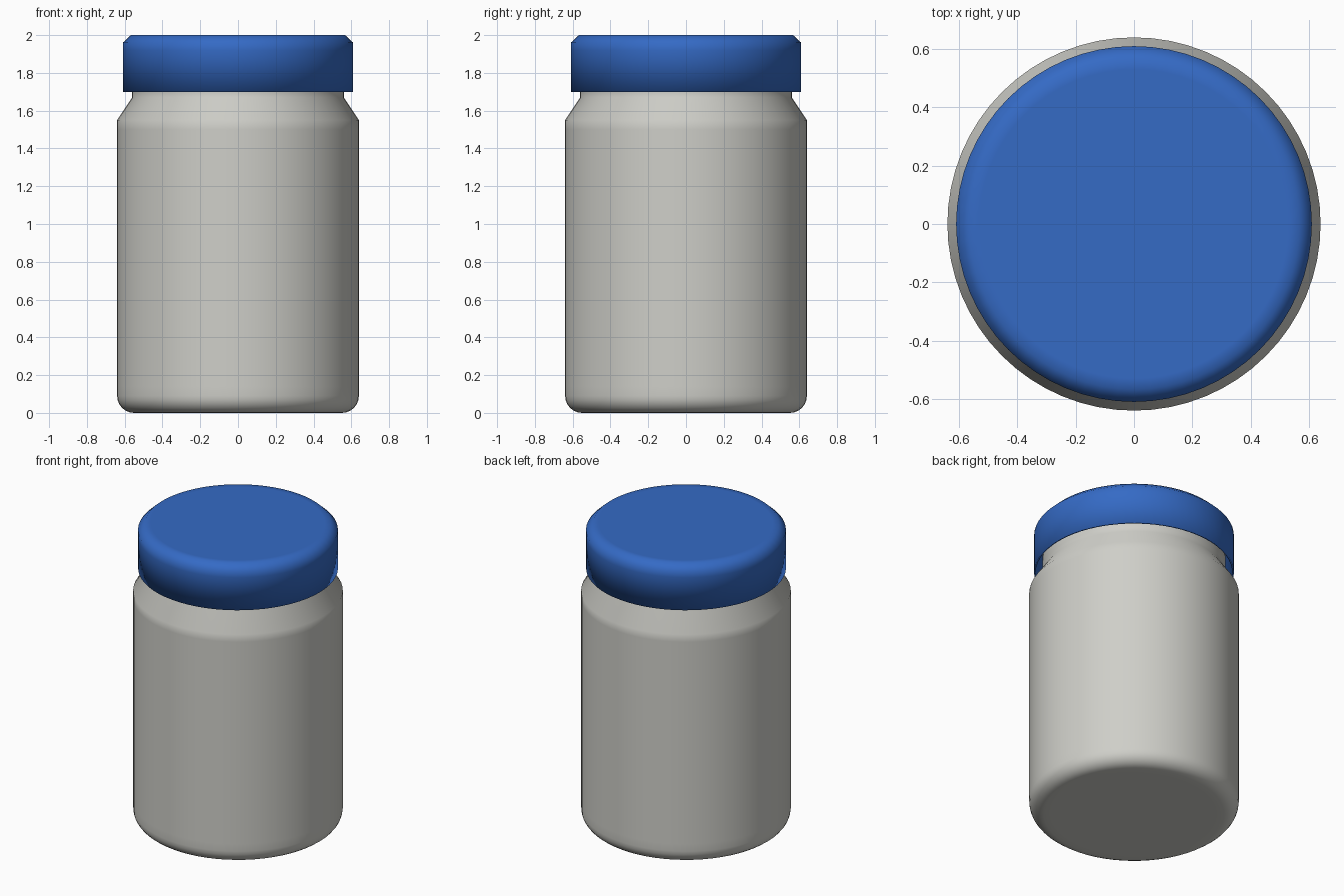
import bpy, bmesh, math

cube = bpy.data.objects.get("Cube")
if cube:
    bpy.data.objects.remove(cube, do_unlink=True)

SEGMENTS = 64


def make_material(name, color):
    mat = bpy.data.materials.new(name)
    mat.use_nodes = True
    mat.diffuse_color = color
    bsdf = next(n for n in mat.node_tree.nodes if n.type == 'BSDF_PRINCIPLED')
    bsdf.inputs["Base Color"].default_value = color
    bsdf.inputs["Roughness"].default_value = 0.5
    return mat


def lathe(name, profile, mat):
    """Revolve (radius, height) points around z; radius 0 closes with a cap."""
    bm = bmesh.new()
    verts = [bm.verts.new((r, 0, z)) for r, z in profile]
    edges = [bm.edges.new(pair) for pair in zip(verts, verts[1:])]
    bmesh.ops.spin(bm, geom=verts + edges, cent=(0, 0, 0), axis=(0, 0, 1),
                   angle=math.tau, steps=SEGMENTS, use_merge=True)
    bmesh.ops.remove_doubles(bm, verts=bm.verts, dist=0.0001)
    bmesh.ops.recalc_face_normals(bm, faces=bm.faces)
    for face in bm.faces:
        face.smooth = True
    mesh = bpy.data.meshes.new(name)
    bm.to_mesh(mesh)
    bm.free()
    mesh.materials.append(mat)
    obj = bpy.data.objects.new(name, mesh)
    bpy.context.collection.objects.link(obj)
    return obj


def arc(center_r, center_z, radius, start, end, steps):
    """Points on a rounded corner, angles in degrees."""
    angles = [math.radians(start + (end - start) * i / steps) for i in range(steps + 1)]
    return [(center_r + radius * math.cos(a), center_z + radius * math.sin(a))
            for a in angles]


plastic = make_material("pale grey plastic", (0.62, 0.62, 0.58, 1))
blue = make_material("blue lid", (0.035, 0.145, 0.56, 1))

# Jar: flat base, rounded foot, straight wall, sloped shoulder, neck under the lid
lathe("jar_body",
      [(0, 0), (0.5, 0)] + arc(0.55, 0.09, 0.09, -90, 0, 6)
      + [(0.64, 0.14), (0.64, 1.5), (0.64, 1.55), (0.56, 1.67), (0.56, 1.7),
         (0.56, 1.94), (0, 1.94)], plastic)

# Lid: hollow cap with a chamfered top edge and a thin wall
lathe("lid",
      [(0, 2), (0.53, 2), (0.567, 2), (0.61, 1.96), (0.61, 1.92), (0.61, 1.7),
       (0.6, 1.7), (0.6, 1.96), (0, 1.96)], blue)
